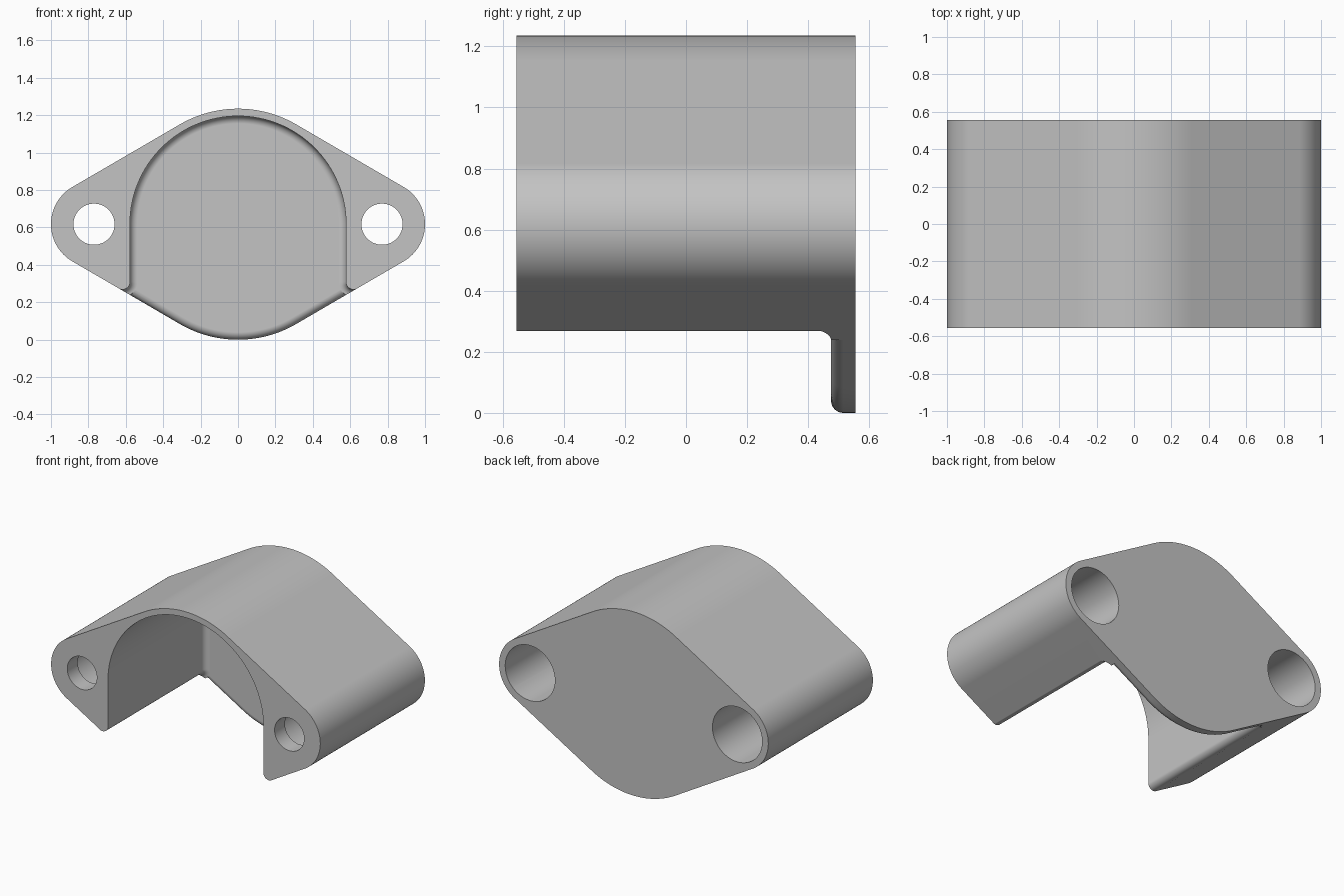
import bpy, bmesh, math
from math import sin, cos, pi

R, END_R, END_X = 0.6175, 0.23, 0.77      # body radius, ear radius, ear position
CZ = R                                    # height of the axis
FRONT, BACK, FLOOR = -0.555, 0.555, 0.475
FILLET, ARCH = 0.04, 0.578
SLOPE = math.asin((R - END_R) / END_X)    # slope of the flat flanks

cube = bpy.data.objects.get("Cube")
if cube:
    bpy.data.objects.remove(cube, do_unlink=True)

grey = bpy.data.materials.new("light_grey")
grey.use_nodes = True
colour = (0.55, 0.55, 0.55, 1)
grey.diffuse_color = colour
grey.node_tree.nodes["Principled BSDF"].inputs["Base Color"].default_value = colour


def arc(cx, cz, r, a0, a1, n):
    return [(cx + r * cos(a0 + (a1 - a0) * i / n), cz + r * sin(a0 + (a1 - a0) * i / n))
            for i in range(n + 1)]


def outline(d=0):
    """Rounded diamond, inset by d."""
    top = pi / 2 - SLOPE
    return (arc(END_X, CZ, END_R - d, -top, top, 32)
            + arc(0, CZ, R - d, top, pi - top, 32)
            + arc(-END_X, CZ, END_R - d, pi - top, pi + top, 32)
            + arc(0, CZ, R - d, pi + top, 2 * pi - top, 32))


def pocket(d=0):
    """Arch open at the bottom with rounded leg tips, inset by d."""
    tip_x = ARCH + FILLET
    tip_z = CZ - (R - FILLET) / cos(SLOPE) + tip_x * math.tan(SLOPE)
    end = SLOPE - pi / 2
    tip = arc(tip_x, tip_z, FILLET + 0.001 + d, end, -pi, 12)
    tip[-1] = (ARCH - d, tip_z)
    far = (tip_x + cos(end) * 0.6, tip_z + sin(end) * 0.6)
    half = [far] + tip
    left = [(-x, z) for x, z in reversed(half)]
    return half + arc(0, CZ, ARCH - d, 0, pi, 64) + left


def loft(name, layers):
    """Solid through (y, loop) layers."""
    bm = bmesh.new()
    rings = [[bm.verts.new((x, y, z)) for x, z in loop] for y, loop in layers]
    for a, b in zip(rings, rings[1:]):
        for i in range(len(a)):
            j = (i + 1) % len(a)
            bm.faces.new((a[i], a[j], b[j], b[i]))
    bm.faces.new(rings[0])
    bm.faces.new(rings[-1])
    bmesh.ops.recalc_face_normals(bm, faces=bm.faces)
    mesh = bpy.data.meshes.new(name)
    bm.to_mesh(mesh)
    bm.free()
    mesh.materials.append(grey)
    obj = bpy.data.objects.new(name, mesh)
    bpy.context.collection.objects.link(obj)
    return obj


def combine(target, tool, operation):
    """Apply a boolean and discard the tool."""
    bpy.context.view_layer.objects.active = target
    mod = target.modifiers.new("cut", "BOOLEAN")
    mod.operation, mod.object, mod.solver = operation, tool, "EXACT"
    bpy.ops.object.modifier_apply(modifier=mod.name)
    bpy.data.objects.remove(tool, do_unlink=True)


# Shell with an open pocket whose walls flare into the back plate
steps = [pi / 2 * i / 8 for i in range(9)]
housing = loft("housing", [(FRONT, outline()), (FLOOR + FILLET, outline())])
flare = [(FLOOR - FILLET + FILLET * sin(t), pocket(FILLET * (1 - cos(t)))) for t in steps]
cutter = loft("pocket_cutter", [(FRONT - 0.1, pocket())] + flare + [(BACK + 0.1, pocket(FILLET))])
combine(housing, cutter, "DIFFERENCE")

# Back plate with a rounded front edge
edge = [(FLOOR + FILLET - FILLET * sin(t), outline(FILLET * (1 - cos(t)))) for t in reversed(steps)]
plate = loft("back_plate", edge + [(BACK, outline())])
combine(housing, plate, "UNION")

# Stepped bolt holes: narrow at the front, wide from the back
for side in (-1, 1):
    x = side * END_X
    small, wide = (arc(x, CZ, r, 0, 2 * pi, 48)[:-1] for r in (0.11, 0.185))
    hole = loft("bolt_hole", [(FRONT - 0.1, small), (FRONT + 0.11, small),
                              (FRONT + 0.11, wide), (BACK + 0.1, wide)])
    combine(housing, hole, "DIFFERENCE")

# Smooth shading with crisp edges
bpy.ops.object.select_all(action="DESELECT")
housing.select_set(True)
bpy.context.view_layer.objects.active = housing
bpy.ops.object.shade_smooth_by_angle(angle=math.radians(30))
weighted = housing.modifiers.new("weighted_normals", "WEIGHTED_NORMAL")
weighted.keep_sharp = True
